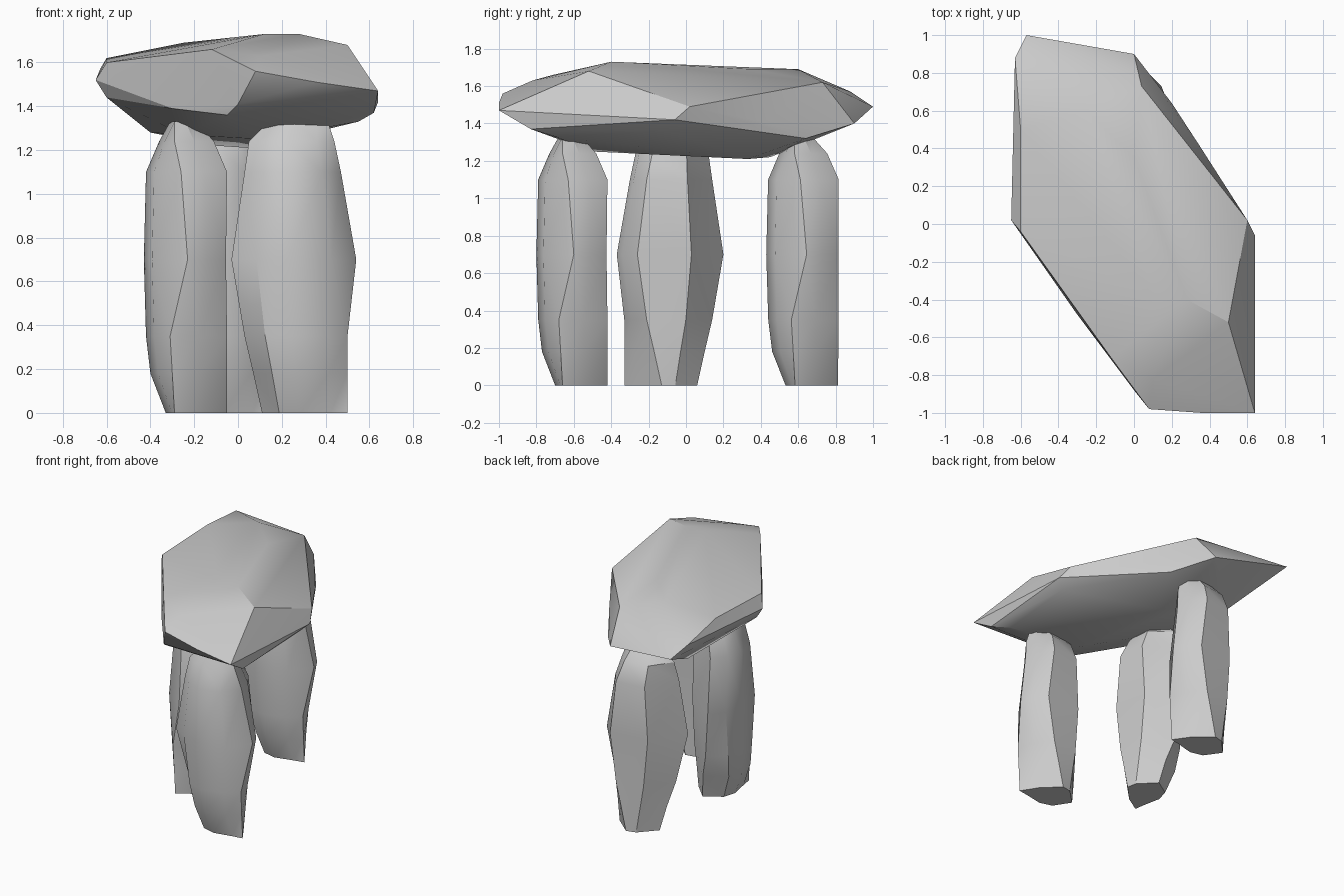
import bpy, bmesh, math

cube = bpy.data.objects.get("Cube")
if cube:
    bpy.data.objects.remove(cube, do_unlink=True)

stone = bpy.data.materials.new("pale grey stone")
stone.use_nodes = True
GREY = (0.6, 0.6, 0.6, 1)
stone.diffuse_color = GREY
stone.node_tree.nodes["Principled BSDF"].inputs["Base Color"].default_value = GREY


def make_object(name, bm, angle):
    bmesh.ops.recalc_face_normals(bm, faces=bm.faces)
    mesh = bpy.data.meshes.new(name)
    bm.to_mesh(mesh)
    bm.free()
    mesh.materials.append(stone)
    obj = bpy.data.objects.new(name, mesh)
    bpy.context.collection.objects.link(obj)
    bpy.ops.object.select_all(action='DESELECT')
    obj.select_set(True)
    bpy.context.view_layer.objects.active = obj
    bpy.ops.object.shade_smooth_by_angle(angle=math.radians(angle))
    return obj


# Upright stone: height, x range, y range, x of the cut back corner,
# y of the right ridge, y of the left ridge
LEVELS = [
    (0.00, -.14, .25, -.09, .19, .05, -.05, .06),
    (0.18, -.18, .25, -.16, .19, .09, -.06, .03),
    (0.35, -.22, .25, -.18, .19, .13, -.07, -.02),
    (0.70, -.28, .29, -.19, .185, .18, .01, -.08),
    (1.10, -.22, .22, -.18, .19, .13, -.02, -.06),
    (1.24, -.20, .19, -.12, .13, .10, -.05, -.03),
    (1.33, -.11, .16, -.07, .05, .08, -.05, -.01),
]


def upright(name, x, y, turn=0):
    bm = bmesh.new()
    rings = []
    for z, x0, x1, y0, y1, cut, right, left in LEVELS:
        def at(u, v):
            return (x0 + u * (x1 - x0), y0 + v * (y1 - y0), z)
        pts = [at(.45, 0), at(.8, .1), (x1, right, z),
               ((x1 + cut) / 2 + .025, (right + y1) / 2, z), (cut, y1, z),
               at(.3, .95), (x0, left, z), at(.2, .1)]
        rings.append([bm.verts.new(p) for p in pts])
    n = len(rings[0])
    for low, high in zip(rings, rings[1:]):
        for i in range(n):
            j = (i + 1) % n
            bm.faces.new((low[i], low[j], high[j], high[i]))
    bm.faces.new(rings[0])
    bm.faces.new(rings[-1])
    bmesh.ops.triangulate(bm, faces=bm.faces)
    obj = make_object(name, bm, 32)
    obj.location = (x, y, 0)
    obj.rotation_euler.z = math.radians(turn)


upright("front_upright", .25, -.61)
upright("middle_upright", -.24, -.08, -90)
upright("back_upright", -.11, .62, 3)

# Capstone: a faceted slab wrapped around its corner points
RIM = [(-.57, 1, 1.49), (0, .9, 1.4), (.6, .02, 1.49), (.64, -.06, 1.42), (.64, -1, 1.47),
       (.36, -1, 1.51), (.08, -.98, 1.56), (-.65, .02, 1.52), (-.63, .88, 1.57)]
TOP = [(.5, -.52, 1.68), (.28, -.4, 1.73), (.12, -.4, 1.73), (.1, -.82, 1.63), (-.12, -.71, 1.66),
       (-.6, -.04, 1.6), (-.6, .5, 1.62), (-.25, .6, 1.69), (0, .35, 1.69), (.04, .73, 1.62)]
UNDERSIDE = [(.62, -.83, 1.37), (.35, .41, 1.41), (.2, .64, 1.32), (.55, -.7, 1.33),
             (.59, -.42, 1.36), (.58, -.1, 1.36), (.1, -.5, 1.25),
             (0, -.1, 1.24), (.05, .33, 1.21), (-.1, .45, 1.22), (-.4, .55, 1.28),
             (-.6, .02, 1.44), (-.3, -.48, 1.39), (-.05, -.8, 1.36), (0, -.88, 1.41),
             (-.25, 0, 1.27)]
bm = bmesh.new()
for p in RIM + TOP + UNDERSIDE:
    bm.verts.new(p)
bmesh.ops.convex_hull(bm, input=bm.verts)
loose = [v for v in bm.verts if not v.link_faces]
bmesh.ops.delete(bm, geom=loose, context='VERTS')
make_object("capstone", bm, 24)
